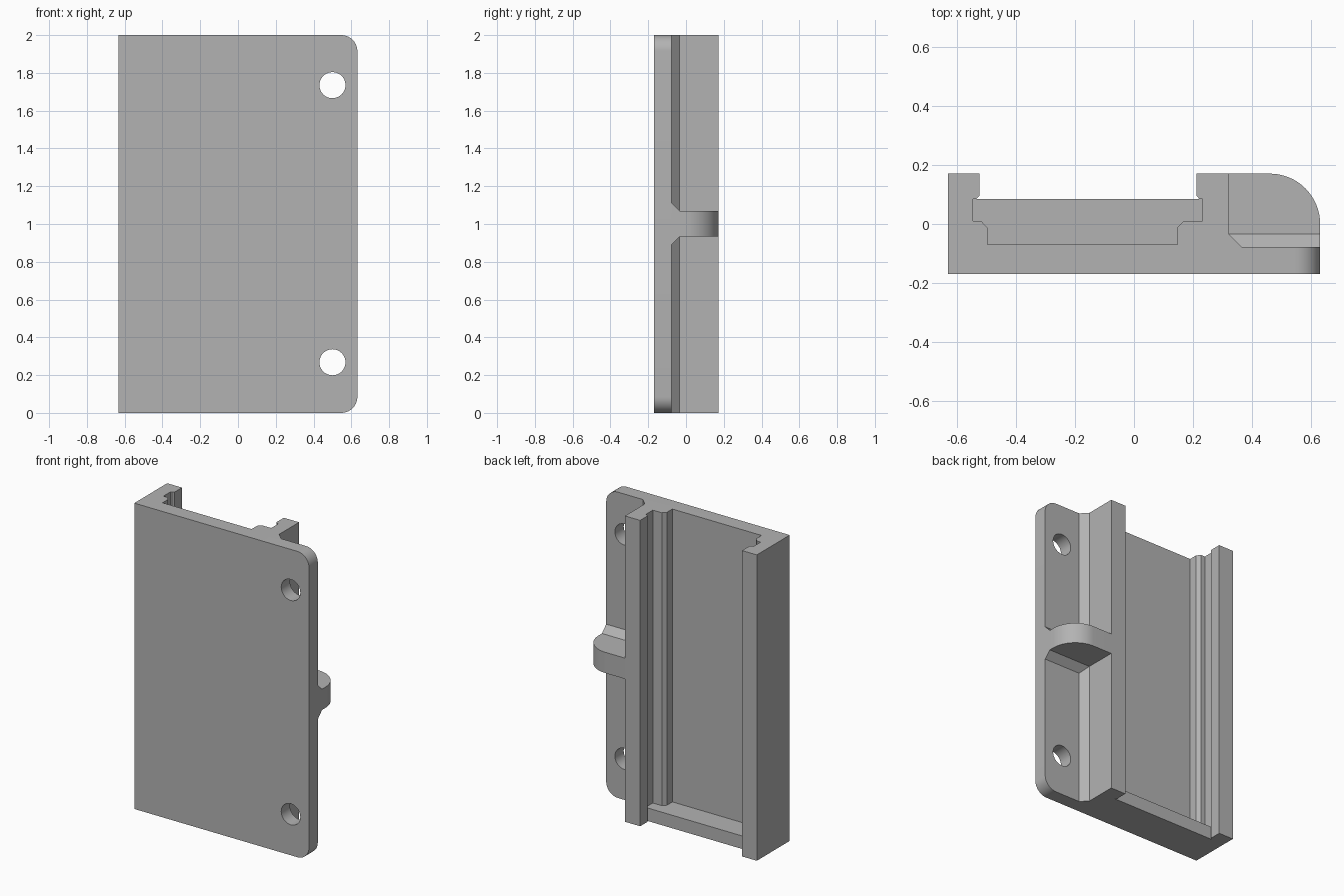
import bpy, bmesh, math
from mathutils import Vector

cube = bpy.data.objects.get("Cube")
if cube:
    bpy.data.objects.remove(cube, do_unlink=True)

grey = bpy.data.materials.new("plain grey")
grey.use_nodes = True
grey.diffuse_color = (0.45, 0.45, 0.45, 1)
grey.node_tree.nodes["Principled BSDF"].inputs["Base Color"].default_value = (0.45, 0.45, 0.45, 1)


def prism(name, points, offset, round_edges=None, radius=0):
    """Extrude a closed loop of 3D points, optionally rounding chosen edges."""
    bm = bmesh.new()
    face = bm.faces.new([bm.verts.new(p) for p in points])
    moved = bmesh.ops.extrude_face_region(bm, geom=[face], use_keep_orig=True)
    bmesh.ops.translate(bm, vec=Vector(offset),
                        verts=[g for g in moved["geom"] if isinstance(g, bmesh.types.BMVert)])
    if round_edges:
        bmesh.ops.bevel(bm, geom=[e for e in bm.edges if round_edges(e)], offset=radius,
                        segments=10, profile=0.5, affect='EDGES')
    bmesh.ops.recalc_face_normals(bm, faces=bm.faces)
    mesh = bpy.data.meshes.new(name)
    bm.to_mesh(mesh)
    bm.free()
    mesh.materials.append(grey)
    obj = bpy.data.objects.new(name, mesh)
    bpy.context.collection.objects.link(obj)
    return obj


def smooth(obj):
    bpy.ops.object.select_all(action='DESELECT')
    obj.select_set(True)
    bpy.context.view_layer.objects.active = obj
    bpy.ops.object.shade_smooth_by_angle(angle=math.radians(25))


HEIGHT = 2.0
SIDE, BACK, FRONT = 0.632, 0.171, -0.169
FLANGE, WALL = -0.078, 0.322          # flange surface and outer wall of the channel
FILLET = 0.044

# Stepped groove, from the right rail across the floor to the left rail
groove = [(0.212, 0.096), (0.222, 0.085), (0.233, 0.085), (0.233, 0.01), (0.168, 0.01),
          (0.147, -0.012), (0.147, -0.069), (-0.498, -0.069), (-0.498, -0.012),
          (-0.519, 0.01), (-0.547, 0.01), (-0.547, 0.085), (-0.536, 0.085), (-0.525, 0.096)]

# Channel body with the mounting flange
outline = [(-SIDE, FRONT), (SIDE, FRONT), (SIDE, FLANGE), (WALL + FILLET, FLANGE),
           (WALL, FLANGE + FILLET), (WALL, BACK), (0.212, BACK)]
outline += groove + [(-0.525, BACK), (-SIDE, BACK)]


def flange_corner(edge):
    a, b = (v.co for v in edge.verts)
    return min(a.x, b.x) > SIDE - 0.01 and abs(a.z - b.z) < 0.01


body = prism("channel_body", [(x, y, 0) for x, y in outline], (0, 0, HEIGHT), flange_corner, 0.085)

# Screw holes through the flange
for z in (0.268, 1.735):
    ring = [(0.5 + 0.069 * math.cos(i * math.tau / 40), -0.3,
             z + 0.069 * math.sin(i * math.tau / 40)) for i in range(40)]
    cutter = prism("hole_cutter", ring, (0, 0.4, 0))
    cutter.hide_render = True
    cut = body.modifiers.new("screw_hole", 'BOOLEAN')
    cut.operation, cut.solver, cut.object = 'DIFFERENCE', 'EXACT', cutter
    bpy.context.view_layer.objects.active = body
    bpy.ops.object.modifier_apply(modifier=cut.name)
    bpy.data.objects.remove(cutter, do_unlink=True)
smooth(body)

# Stop closing the bottom of the groove
stop = [p for p in groove if p[1] < 0.09]
prism("groove_stop", [(x, y, 0) for x, y in stop], (0, 0, 0.085))

# Rounded rib in the middle of the flange
low, high = 0.934, 1.07
rib = [(WALL, FLANGE + FILLET), (SIDE, FLANGE + FILLET), (SIDE, 0), (SIDE, BACK), (WALL, BACK)]
radius = 0.171
arc = [(SIDE - radius + radius * math.cos(i * math.pi / 32),
        BACK - radius + radius * math.sin(i * math.pi / 32)) for i in range(17)]
rib[2:4] = arc
smooth(prism("flange_rib", [(x, y, low) for x, y in rib], (0, 0, high - low)))

# Sloped base of the rib
base = [(FLANGE, low - FILLET), (FLANGE + FILLET, low), (FLANGE + FILLET, high), (FLANGE, high + FILLET)]
prism("rib_base", [(WALL, y, z) for y, z in base], (SIDE - WALL, 0, 0))
